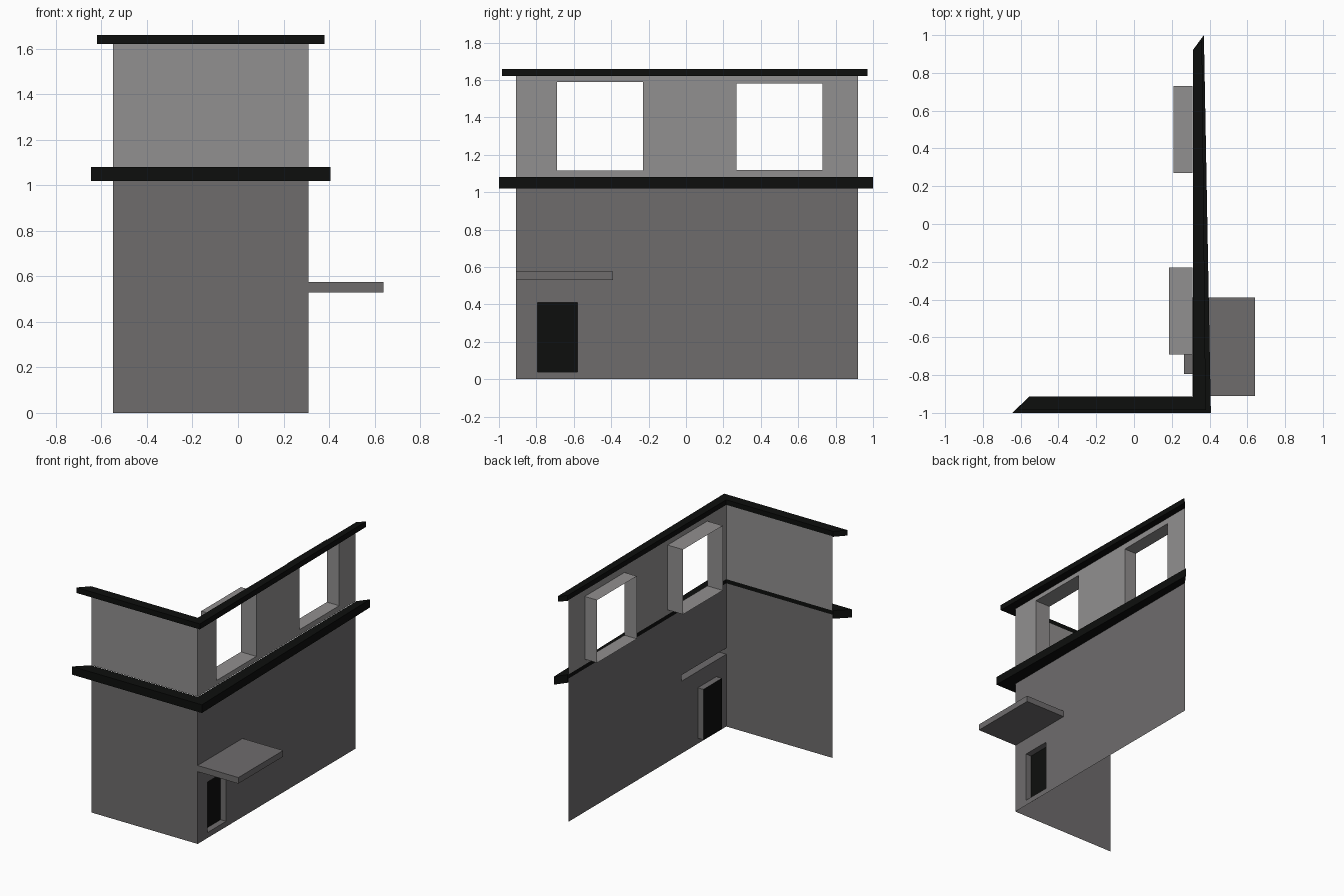
import bpy
import bmesh

if "Cube" in bpy.data.objects:
    bpy.data.objects.remove(bpy.data.objects["Cube"])

WX, FY = 0.31, -0.91      # side wall plane (x) and front wall plane (y)
LEFT, BACK = -0.55, 0.92  # free ends of the two walls


def material(name, r, g, b):
    m = bpy.data.materials.new(name)
    m.diffuse_color = (r, g, b, 1)
    m.use_nodes = True
    m.node_tree.nodes["Principled BSDF"].inputs["Base Color"].default_value = m.diffuse_color
    return m


DARK = material("dark grey", 0.156, 0.150, 0.152)
LIGHT = material("light grey", 0.284, 0.276, 0.276)
BLACK = material("black", 0.004, 0.0045, 0.004)


def finish(name, bm, mat):
    bmesh.ops.remove_doubles(bm, verts=bm.verts, dist=1e-5)
    me = bpy.data.meshes.new(name)
    bm.to_mesh(me)
    bm.free()
    me.materials.append(mat)
    ob = bpy.data.objects.new(name, me)
    bpy.context.collection.objects.link(ob)
    return ob


def face(bm, pts):
    return bm.faces.new([bm.verts.new(p) for p in pts])


def rect(x, r):
    y0, y1, z0, z1 = r
    return [(x, y0, z0), (x, y1, z0), (x, y1, z1), (x, y0, z1)]


def walls(name, z0, z1, holes, mat):
    """Thin front wall plus thin side wall with rectangular openings."""
    bm = bmesh.new()
    face(bm, [(LEFT, FY, z0), (WX, FY, z0), (WX, FY, z1), (LEFT, FY, z1)])
    ys = sorted({FY, BACK, *[v for h in holes for v in h[:2]]})
    zs = sorted({z0, z1, *[v for h in holes for v in h[2:]]})
    for a, b in zip(ys, ys[1:]):
        for c, d in zip(zs, zs[1:]):
            y, z = (a + b) / 2, (c + d) / 2
            if not any(h[0] < y < h[1] and h[2] < z < h[3] for h in holes):
                face(bm, rect(WX, (a, b, c, d)))
    return finish(name, bm, mat)


def tube(name, r, x, mat, cap=None):
    """Sides of an opening carried from the side wall to x, optionally closed."""
    bm = bmesh.new()
    p, q = rect(WX, r), rect(x, r)
    for i in range(4):
        j = (i + 1) % 4
        face(bm, [p[i], p[j], q[j], q[i]])
    if cap:
        face(bm, q).material_index = 1
    ob = finish(name, bm, mat)
    if cap:
        ob.data.materials.append(cap)
    return ob


def trim(name, z0, z1, outer):
    """L-shaped ledge with mitred ends."""
    bm = bmesh.new()
    e = 0.003
    inner = [(LEFT - e, FY), (WX + e, FY), (WX + e, BACK + e)]
    inner[0] = (LEFT - e, FY - e)
    inner[1] = (WX + e, FY - e)
    # one prism for each leg, meeting at the corner mitre
    for k in range(2):
        loop = [outer[k], outer[k + 1], inner[k + 1], inner[k]]
        lo = [(x, y, z0) for x, y in loop]
        hi = [(x, y, z1) for x, y in loop]
        face(bm, hi)
        face(bm, lo[::-1])
        for i in (0, 2) + ((3,) if k == 0 else (1,)):
            j = (i + 1) % 4
            face(bm, [lo[i], lo[j], hi[j], hi[i]])
    return finish(name, bm, BLACK)


# openings: y min, y max, z min, z max
door = (-0.795, -0.58, 0.04, 0.41)
canopy = (-0.91, -0.39, 0.53, 0.575)
front_window = (-0.69, -0.23, 1.115, 1.59)
back_window = (0.27, 0.73, 1.12, 1.58)

# wall sheets
walls("lower_walls", 0, 1.05, [door, canopy], DARK)
walls("upper_walls", 1.08, 1.625, [front_window, back_window], LIGHT)

# door recess, canopy and window reveals
tube("door_recess", door, 0.265, DARK, BLACK)
tube("canopy", canopy, 0.64, DARK, DARK)
tube("front_window_reveal", front_window, 0.185, LIGHT)
tube("back_window_reveal", back_window, 0.21, LIGHT)

# black ledges
trim("middle_ledge", 1.02, 1.08, [(-0.645, -1.0), (0.407, -1.0), (0.37, 1.0)])
trim("roof_ledge", 1.62, 1.66, [(-0.62, -0.985), (0.38, -0.985), (0.36, 0.97)])
